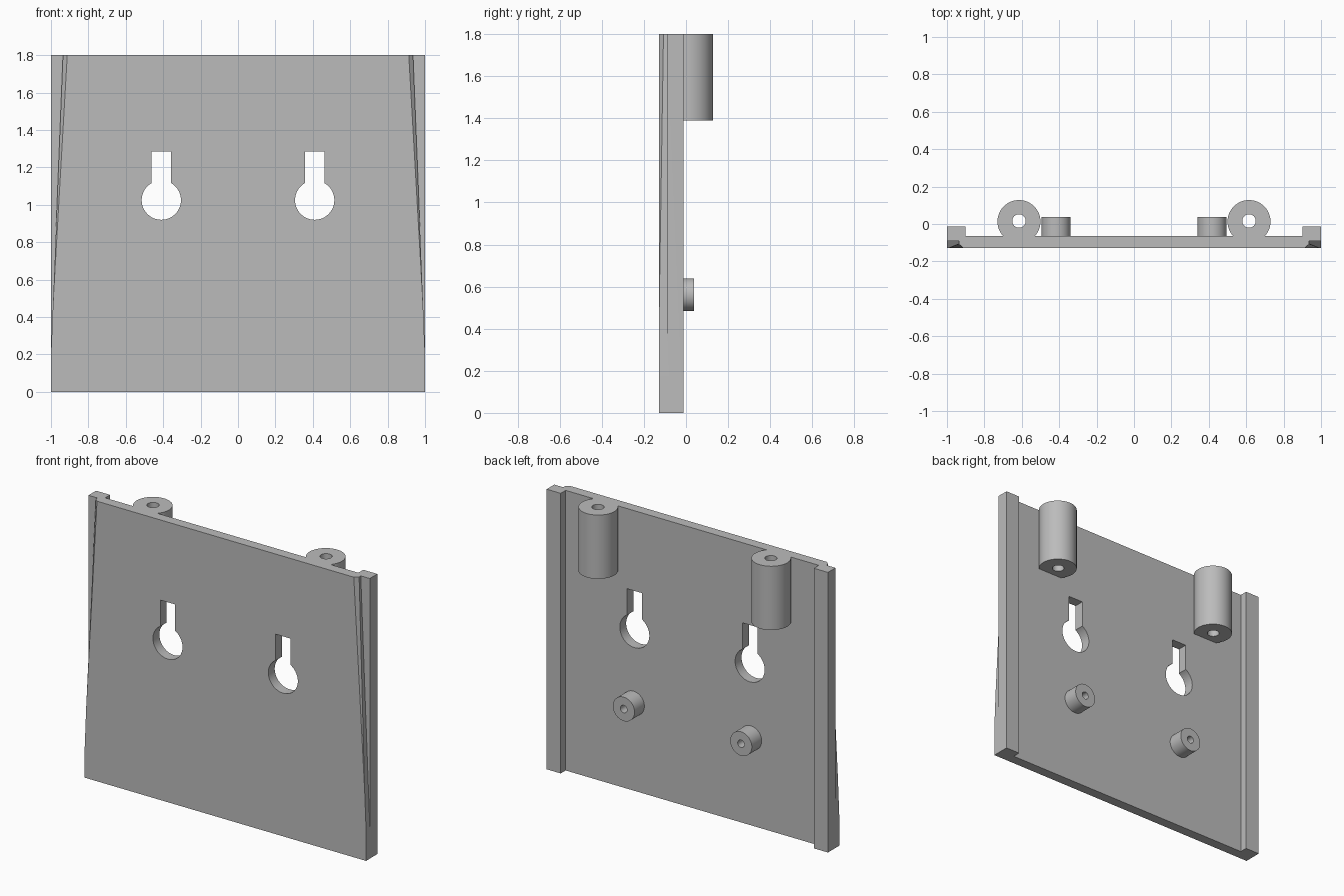
import bpy, bmesh, math
from mathutils import Vector

cube = bpy.data.objects.get("Cube")
if cube:
    bpy.data.objects.remove(cube, do_unlink=True)

FRONT, BACK, RAIL_BACK, HEIGHT = -0.128, -0.063, -0.013, 1.8

grey = bpy.data.materials.new("plain_grey")
grey.use_nodes = True
grey.diffuse_color = (0.5, 0.5, 0.5, 1)
grey.node_tree.nodes["Principled BSDF"].inputs["Base Color"].default_value = (0.5, 0.5, 0.5, 1)


def loft(name, start, end):
    """Solid between two matching closed loops of 3D points."""
    bm = bmesh.new()
    a = [bm.verts.new(p) for p in start]
    b = [bm.verts.new(p) for p in end]
    bm.faces.new(a)
    bm.faces.new(b)
    for i in range(len(a)):
        j = (i + 1) % len(a)
        bm.faces.new((a[i], a[j], b[j], b[i]))
    bmesh.ops.recalc_face_normals(bm, faces=bm.faces)
    mesh = bpy.data.meshes.new(name)
    bm.to_mesh(mesh)
    bm.free()
    mesh.materials.append(grey)
    obj = bpy.data.objects.new(name, mesh)
    bpy.context.collection.objects.link(obj)
    return obj


def rod(name, start, end, radius, sides=64):
    """Cylinder along y or z from start to end."""
    start, end = Vector(start), Vector(end)
    upright = abs(end.z - start.z) > abs(end.y - start.y)
    ring = []
    for i in range(sides):
        t = math.tau * i / sides
        c, s = radius * math.cos(t), radius * math.sin(t)
        ring.append(Vector((c, s, 0)) if upright else Vector((c, 0, s)))
    return loft(name, [start + r for r in ring], [end + r for r in ring])


def combine(target, tool, operation):
    mod = target.modifiers.new(tool.name, 'BOOLEAN')
    mod.operation = operation
    mod.solver = 'EXACT'
    mod.object = tool
    bpy.context.view_layer.objects.active = target
    bpy.ops.object.modifier_apply(modifier=mod.name)
    bpy.data.objects.remove(tool, do_unlink=True)


def groove_section(side, z):
    """Cross-section of the tapered side groove at height z."""
    x = 0.936 + 0.04 * (HEIGHT - z)
    y = -0.107 - 0.0155 * (HEIGHT - z)
    floor = -0.09
    pts = [(x, floor), (x, y), (x - 1.1 * (y + 0.2), -0.2), (1.2, -0.2), (1.2, floor)]
    return [(side * px, py, z) for px, py in pts]


# Plate with a raised rail along each side edge
half = [(0.9, BACK), (0.9, RAIL_BACK), (1, RAIL_BACK), (1, FRONT)]
outline = half + [(-x, y) for x, y in reversed(half)]
plate = loft("mounting_plate", [(x, y, 0) for x, y in outline],
             [(x, y, HEIGHT) for x, y in outline])

for side in (-1, 1):
    # Tapered groove along the front side edge
    combine(plate, loft("groove_cutter", groove_section(side, 0.1),
                        groove_section(side, 1.9)), 'DIFFERENCE')

    # Keyhole: round opening with a slot above
    x = side * 0.41
    combine(plate, rod("keyhole_cutter", (x, -0.3, 1.025), (x, 0.1, 1.025), 0.105), 'DIFFERENCE')
    slot = [(x - 0.053, 1.025), (x + 0.053, 1.025), (x + 0.053, 1.285), (x - 0.053, 1.285)]
    combine(plate, loft("slot_cutter", [(a, -0.3, b) for a, b in slot],
                        [(a, 0.1, b) for a, b in slot]), 'DIFFERENCE')

    # Upright tube at the top of the back
    x = side * 0.615
    combine(plate, rod("tube", (x, 0.013, 1.39), (x, 0.013, HEIGHT), 0.115), 'UNION')
    combine(plate, rod("tube_bore", (x, 0.016, 1.3), (x, 0.016, 1.9), 0.036, 32), 'DIFFERENCE')

    # Short hollow peg on the back
    x = side * 0.417
    combine(plate, rod("peg", (x, -0.09, 0.562), (x, 0.037, 0.562), 0.077), 'UNION')
    combine(plate, rod("peg_bore", (x, BACK, 0.562), (x, 0.1, 0.562), 0.024, 32), 'DIFFERENCE')

plate.select_set(True)
bpy.context.view_layer.objects.active = plate
bpy.ops.object.shade_smooth_by_angle(angle=math.radians(30))
